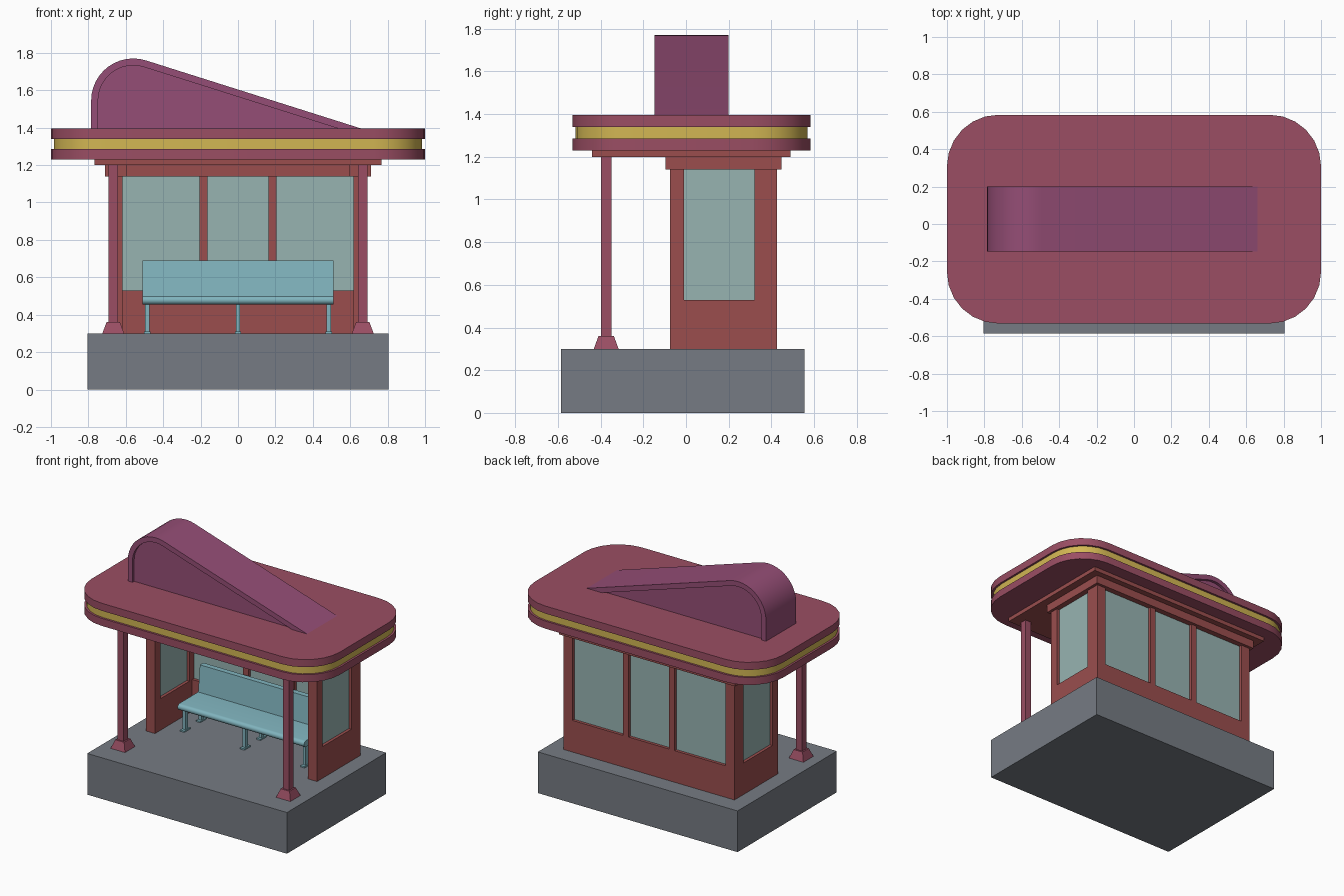
import bpy, bmesh
from math import sin, cos, pi, radians, atan2, acos, hypot

if "Cube" in bpy.data.objects:
    bpy.data.objects.remove(bpy.data.objects["Cube"])


def material(name, r, g, b):
    m = bpy.data.materials.new(name)
    m.diffuse_color = (r ** 2.2, g ** 2.2, b ** 2.2, 1)
    m.use_nodes = True
    m.node_tree.nodes["Principled BSDF"].inputs["Base Color"].default_value = m.diffuse_color
    return m


ROOF = material("roof_rose", 0.60, 0.31, 0.39)
FIN = material("fin_purple", 0.58, 0.31, 0.46)
WALL = material("wall_red", 0.60, 0.31, 0.31)
BAND = material("band_yellow", 0.82, 0.71, 0.33)
BENCH = material("bench_teal", 0.50, 0.70, 0.74)
GLASS = material("glass", 0.59, 0.70, 0.69)
STONE = material("slab_grey", 0.46, 0.48, 0.51)


def finish(name, bm, mat, smooth=False):
    bmesh.ops.recalc_face_normals(bm, faces=bm.faces)
    me = bpy.data.meshes.new(name)
    bm.to_mesh(me)
    bm.free()
    me.materials.append(mat)
    ob = bpy.data.objects.new(name, me)
    bpy.context.collection.objects.link(ob)
    if smooth:
        bpy.ops.object.select_all(action='DESELECT')
        ob.select_set(True)
        bpy.context.view_layer.objects.active = ob
        bpy.ops.object.shade_smooth_by_angle(angle=radians(30))
    return ob


def prism(name, pts, lo, hi, axis, mat, smooth=False):
    """Extrude a 2D outline along x (pts=yz), y (pts=xz) or z (pts=xy)."""
    bm = bmesh.new()
    place = {'x': lambda p, t: (t, p[0], p[1]),
             'y': lambda p, t: (p[0], t, p[1]),
             'z': lambda p, t: (p[0], p[1], t)}[axis]
    a = [bm.verts.new(place(p, lo)) for p in pts]
    b = [bm.verts.new(place(p, hi)) for p in pts]
    bm.faces.new(a)
    bm.faces.new(b[::-1])
    n = len(pts)
    for i in range(n):
        j = (i + 1) % n
        bm.faces.new((a[i], a[j], b[j], b[i]))
    return finish(name, bm, mat, smooth)


def box(name, x0, x1, y0, y1, z0, z1, mat):
    return prism(name, [(x0, y0), (x1, y0), (x1, y1), (x0, y1)], z0, z1, 'z', mat)


def arc(cx, cy, r, a0, a1, n):
    return [(cx + r * cos(a0 + (a1 - a0) * i / n),
             cy + r * sin(a0 + (a1 - a0) * i / n)) for i in range(n + 1)]


def rounded_rect(hx, hy, cy, r, n=6):
    pts = []
    for k, (sx, sy) in enumerate([(1, 1), (-1, 1), (-1, -1), (1, -1)]):
        pts += arc(sx * (hx - r), cy + sy * (hy - r), r, k * pi / 2, (k + 1) * pi / 2, n)
    return pts


def u_shape(hx, front, back, t):
    return [(-hx, front), (-hx, back), (hx, back), (hx, front),
            (hx - t, front), (hx - t, back - t), (t - hx, back - t), (t - hx, front)]


# Ground slab
box("base_slab", -0.805, 0.805, -0.586, 0.556, 0, 0.30, STONE)

# Three-sided shelter walls, corner posts and mullions
FRONT, BACK, HX, T = -0.075, 0.427, 0.69, 0.073
prism("lower_wall", u_shape(HX, FRONT, BACK, T), 0.30, 0.53, 'z', WALL)
prism("wall_top_beam", u_shape(HX + 0.02, FRONT - 0.02, BACK + 0.02, T + 0.04),
      1.14, 1.20, 'z', WALL)
for s, side in ((-1, "left"), (1, "right")):
    xs = sorted((s * HX, s * (HX - T)))
    box(side + "_wall_front_post", *xs, FRONT, -0.01, 0.53, 1.14, WALL)
    box(side + "_wall_corner_post", *xs, 0.322, BACK, 0.53, 1.14, WALL)
    xm = s * 0.185
    box(side + "_mullion", xm - 0.022, xm + 0.022, BACK - T, BACK, 0.53, 1.14, WALL)
    xg = s * (HX - T / 2)
    box(side + "_side_window", xg - 0.015, xg + 0.015, -0.01, 0.322, 0.53, 1.14, GLASS)
yg = BACK - T / 2
for name, x0, x1 in (("left", -0.617, -0.207), ("middle", -0.163, 0.163), ("right", 0.207, 0.617)):
    box(name + "_back_window", x0, x1, yg - 0.015, yg + 0.015, 0.53, 1.14, GLASS)

# Front posts with tapered feet
for s, side in ((-1, "left"), (1, "right")):
    x, y = s * 0.667, -0.374
    box(side + "_front_post", x - 0.025, x + 0.025, y - 0.025, y + 0.025, 0.30, 1.20, ROOF)
    bm = bmesh.new()
    bmesh.ops.create_cube(bm, size=1)
    for v in bm.verts:
        h = 0.036 if v.co.z > 0 else 0.058
        v.co = (x + (h if v.co.x > 0 else -h), y + (h if v.co.y > 0 else -h),
                0.36 if v.co.z > 0 else 0.30)
    finish(side + "_post_foot", bm, ROOF)

# Ceiling panel and layered rounded roof
box("ceiling_panel", -0.767, 0.767, -0.44, 0.49, 1.20, 1.23, WALL)
for name, z0, z1, d, mat in (("roof_lower_slab", 1.23, 1.285, 0, ROOF),
                             ("roof_yellow_band", 1.285, 1.34, 0.015, BAND),
                             ("roof_upper_slab", 1.34, 1.395, 0, ROOF)):
    prism(name, rounded_rect(1 - d, 0.558 - d, 0.026, 0.275 - d), z0, z1, 'z', mat, True)

# Swept roof fin: outer rim around a recessed core
CX, CZ, R, TIP, ROOF_Z = -0.56, 1.545, 0.225, 0.66, 1.395
tangent = atan2(ROOF_Z - CZ, TIP - CX) + acos(R / hypot(TIP - CX, ROOF_Z - CZ))


def fin_outline(inset):
    r = R - inset
    return ([(CX - r, ROOF_Z)] + arc(CX, CZ, r, pi, tangent, 12)
            + [(TIP - inset / cos(tangent), ROOF_Z)])


outer, inner = fin_outline(0), fin_outline(0.037)
prism("fin_rim", outer + inner[::-1], -0.148, 0.20, 'y', FIN, True)
prism("fin_core", inner, -0.128, 0.18, 'y', FIN, True)

# Bench: seat with rounded front edge, backrest, legs with foot plates
seat = [(0.33, 0.50), (0.33, 0.455)] + arc(0.055, 0.4775, 0.0225, 1.5 * pi, 0.5 * pi, 8)
prism("bench_seat", seat, -0.51, 0.51, 'x', BENCH, True)
prism("bench_backrest", [(0.27, 0.50), (0.31, 0.50), (0.33, 0.69), (0.29, 0.69)],
      -0.51, 0.51, 'x', BENCH)
for x, side in ((-0.485, "left"), (0, "middle"), (0.485, "right")):
    for y, row in ((0.085, "front"), (0.27, "rear")):
        n = f"bench_{side}_{row}_"
        box(n + "leg", x - 0.011, x + 0.011, y - 0.015, y + 0.015, 0.31, 0.455, BENCH)
        box(n + "foot", x - 0.017, x + 0.017, y - 0.035, y + 0.035, 0.30, 0.31, BENCH)
